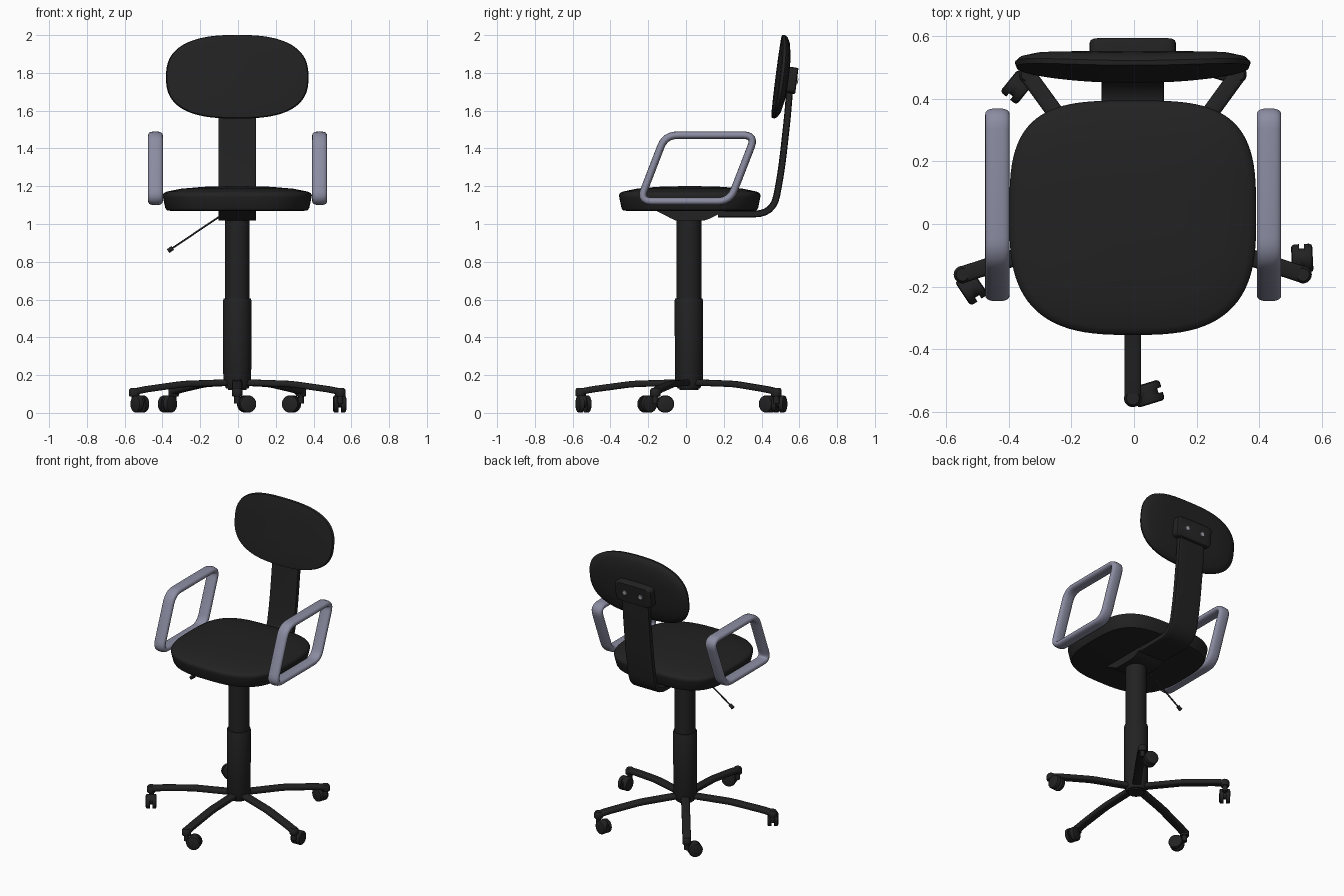
import bpy, bmesh, math
from mathutils import Vector, Matrix

if "Cube" in bpy.data.objects:
    bpy.data.objects.remove(bpy.data.objects["Cube"], do_unlink=True)


def material(name, rgb, rough=0.6):
    m = bpy.data.materials.new(name)
    m.use_nodes = True
    m.diffuse_color = (*rgb, 1)
    bsdf = m.node_tree.nodes["Principled BSDF"]
    bsdf.inputs["Base Color"].default_value = (*rgb, 1)
    bsdf.inputs["Roughness"].default_value = rough
    return m


BLACK = material("matte black", (0.016, 0.016, 0.016))
GREY = material("blue grey", (0.26, 0.265, 0.36))
SILVER = material("bolt silver", (0.42, 0.42, 0.48))


def loft(name, rings, mat, closed=False, matrix=None):
    """Skin a list of equal rings of points into one smooth part."""
    bm = bmesh.new()
    loops = [[bm.verts.new(p) for p in ring] for ring in rings]
    n = len(loops[0])
    pairs = list(zip(loops, loops[1:]))
    if closed:
        pairs.append((loops[-1], loops[0]))
    else:
        bm.faces.new(loops[0][::-1])
        bm.faces.new(loops[-1])
    for a, b in pairs:
        for i in range(n):
            j = (i + 1) % n
            bm.faces.new((a[i], a[j], b[j], b[i]))
    if matrix:
        bm.transform(matrix)
    bmesh.ops.recalc_face_normals(bm, faces=bm.faces)
    mesh = bpy.data.meshes.new(name)
    bm.to_mesh(mesh)
    bm.free()
    mesh.materials.append(mat)
    ob = bpy.data.objects.new(name, mesh)
    bpy.context.collection.objects.link(ob)
    bpy.ops.object.select_all(action="DESELECT")
    ob.select_set(True)
    bpy.context.view_layer.objects.active = ob
    bpy.ops.object.shade_smooth_by_angle(angle=math.radians(40))
    return ob


def superellipse(a, b, n, count):
    pts = []
    for i in range(count):
        t = 2 * math.pi * i / count
        c, s = math.cos(t), math.sin(t)
        pts.append((a * math.copysign(abs(c) ** (2 / n), c),
                    b * math.copysign(abs(s) ** (2 / n), s)))
    return pts


def fillet(points, r, closed=False, steps=6):
    """Round the corners of a 2D path."""
    pts = [Vector(p) for p in points]
    n, out = len(pts), []
    for i, p in enumerate(pts):
        if not closed and i in (0, n - 1):
            out.append(p)
            continue
        a = p + (pts[i - 1] - p).normalized() * r
        b = p + (pts[(i + 1) % n] - p).normalized() * r
        for k in range(steps + 1):
            t = k / steps
            out.append(a.lerp(p, t).lerp(p.lerp(b, t), t))
    return out


def sweep(name, path, half_w, half_t, n, mat, closed=False, matrix=None):
    """Sweep a section along a path in the local YZ plane; width lies on X."""
    rings, m = [], len(path)
    for i, p in enumerate(path):
        prev = path[i - 1] if closed or i else p
        nxt = path[(i + 1) % m] if closed or i < m - 1 else p
        d = (nxt - prev).normalized()
        rings.append([(u, p.x - d.y * v, p.y + d.x * v)
                      for u, v in superellipse(half_w, half_t, n, 20)])
    return loft(name, rings, mat, closed, matrix)


def turned(name, a, b, profile, mat=BLACK, sides=28):
    """Turn (radius, fraction) pairs around the axis from a to b."""
    a, b = Vector(a), Vector(b)
    q = (b - a).to_track_quat("Z", "Y")
    rings = []
    for r, f in profile:
        rings.append([a.lerp(b, f) + q @ Vector((r * x, r * y, 0))
                      for x, y in superellipse(1, 1, 2, sides)])
    return loft(name, rings, mat)


def rod(name, a, b, r, mat=BLACK, sides=28):
    return turned(name, a, b, [(r, 0), (r, 1)], mat, sides)


def pad(name, outline, profile, matrix, bend=0.0):
    """Stack scaled copies of an outline; bend pulls the sides back."""
    wide = max(p[0] for p in outline)
    rings = [[(x * s, y * s, h - bend * (x * s / wide) ** 2) for x, y in outline]
             for s, h in profile]
    return loft(name, rings, BLACK, matrix=matrix)


CX, CY = -0.004, 0.015

# seat cushion, squarer at the back than at the front
front = [p for p in superellipse(0.395, 0.375, 2.9, 96) if p[1] < 0]
back = [p for p in superellipse(0.395, 0.375, 3.4, 96) if p[1] >= 0]
pad("seat", back + front,
    [(0.9, 1.07), (0.945, 1.073), (0.965, 1.085), (0.995, 1.14), (1, 1.152),
     (0.985, 1.164), (0.94, 1.172), (0.75, 1.187), (0.45, 1.197), (0.15, 1.2)],
    Matrix.Translation((CX, 0.02, 0)))

# backrest, tilted back, with its mounting bracket and bolts
tilt = Matrix.Rotation(math.radians(82.7), 4, "X")
pad("backrest", superellipse(0.377, 0.223, 2.6, 96),
    [(0.25, -0.05), (0.6, -0.044), (0.85, -0.032), (0.96, -0.018), (1, -0.003),
     (0.985, 0.012), (0.9, 0.015), (0.5, 0.017), (0.1, 0.018)],
    Matrix.Translation((CX, 0.492, 1.78)) @ tilt, bend=0.022)
pad("backrest_bracket", superellipse(0.138, 0.07, 7, 48),
    [(0.93, -0.024), (0.98, -0.02), (1, -0.012), (1, 0.03)],
    Matrix.Translation((CX, 0.563, 1.76)) @ tilt)
for x in (-0.06, 0.06):
    rod("bracket_bolt", (CX + x, 0.57, 1.76), (CX + x, 0.594, 1.757), 0.016, SILVER, 6)

# curved flat bar from below the seat up to the backrest
bar = fillet([(0.17, 1.053), (0.462, 1.053), (0.505, 1.28), (0.541, 1.6), (0.55, 1.74)], 0.1)
sweep("back_support", bar, 0.1, 0.018, 9, BLACK, matrix=Matrix.Translation((CX, 0, 0)))

# tapered mechanism housing under the seat
loft("seat_mechanism",
     [[(CX + x * 0.1, y, z) for x, y in ((-1, y0), (1, y0), (1, y1), (-1, y1))]
      for z, y0, y1 in ((1.018, -0.055, 0.095), (1.03, -0.08, 0.13), (1.076, -0.17, 0.22))],
     BLACK)

# height lever
tip = Vector((-0.365, CY, 0.86))
root = Vector((-0.09, CY, 1.045))
rod("lever", root, tip, 0.005, sides=10)
rod("lever_knob", tip.lerp(root, 0.07), tip.lerp(root, -0.02), 0.012, sides=12)

# gas column
turned("upper_column", (CX, CY, 0.55), (CX, CY, 1.03), [(0.066, 0), (0.066, 1)], sides=40)
turned("lower_column", (CX, CY, 0.13), (CX, CY, 0.605),
       [(0.06, 0), (0.074, 0.08), (0.075, 0.98), (0.072, 1)], sides=40)

# armrest loops
loop = fillet([(-0.245, 1.12), (0.232, 1.12), (0.368, 1.47), (-0.11, 1.47)], 0.065, closed=True)
for side, x in (("left", 0.432), ("right", -0.437)):
    sweep(side + "_armrest", loop, 0.039, 0.02, 2.5, GREY, closed=True,
          matrix=Matrix.Translation((x, 0, 0)))


def caster(pivot, heading):
    """Twin wheel trailing the pivot along the heading."""
    d = Vector((math.cos(heading), math.sin(heading), 0))
    axis = Vector((-d.y, d.x, 0))
    mid = pivot + d * 0.052
    mid.z = 0.047
    wheel = [(0.036, 0), (0.043, 0.12), (0.046, 0.4), (0.046, 1)]
    for s in (-1, 1):
        turned("caster_wheel", mid + axis * s * 0.034, mid + axis * s * 0.008, wheel)
    up = Vector((0, 0, 0.014))
    rod("caster_body", mid + up - axis * 0.012, mid + up + axis * 0.012, 0.032)
    rod("caster_stem", (pivot.x, pivot.y, 0.05), (pivot.x, pivot.y, 0.11), 0.016, sides=16)


# five-legged base
rod("base_hub", (CX, CY, 0.122), (CX, CY, 0.172), 0.05)
leg = fillet([(0.02, 0.162), (0.3, 0.153), (0.53, 0.122), (0.578, 0.11)], 0.04)
for k, heading in enumerate((17, 93, 163, 231, 304)):
    angle = math.radians(-90 + 72 * k)
    turn = Matrix.Translation((CX, CY, 0)) @ Matrix.Rotation(angle - math.pi / 2, 4, "Z")
    sweep("base_leg", leg, 0.027, 0.017, 3.5, BLACK, matrix=turn)
    pivot = turn @ Vector((0, 0.573, 0))
    turned("leg_end", (pivot.x, pivot.y, 0.088), (pivot.x, pivot.y, 0.132),
           [(0.025, 0), (0.028, 0.1), (0.028, 0.75), (0.02, 1)])
    caster(pivot, math.radians(heading))
